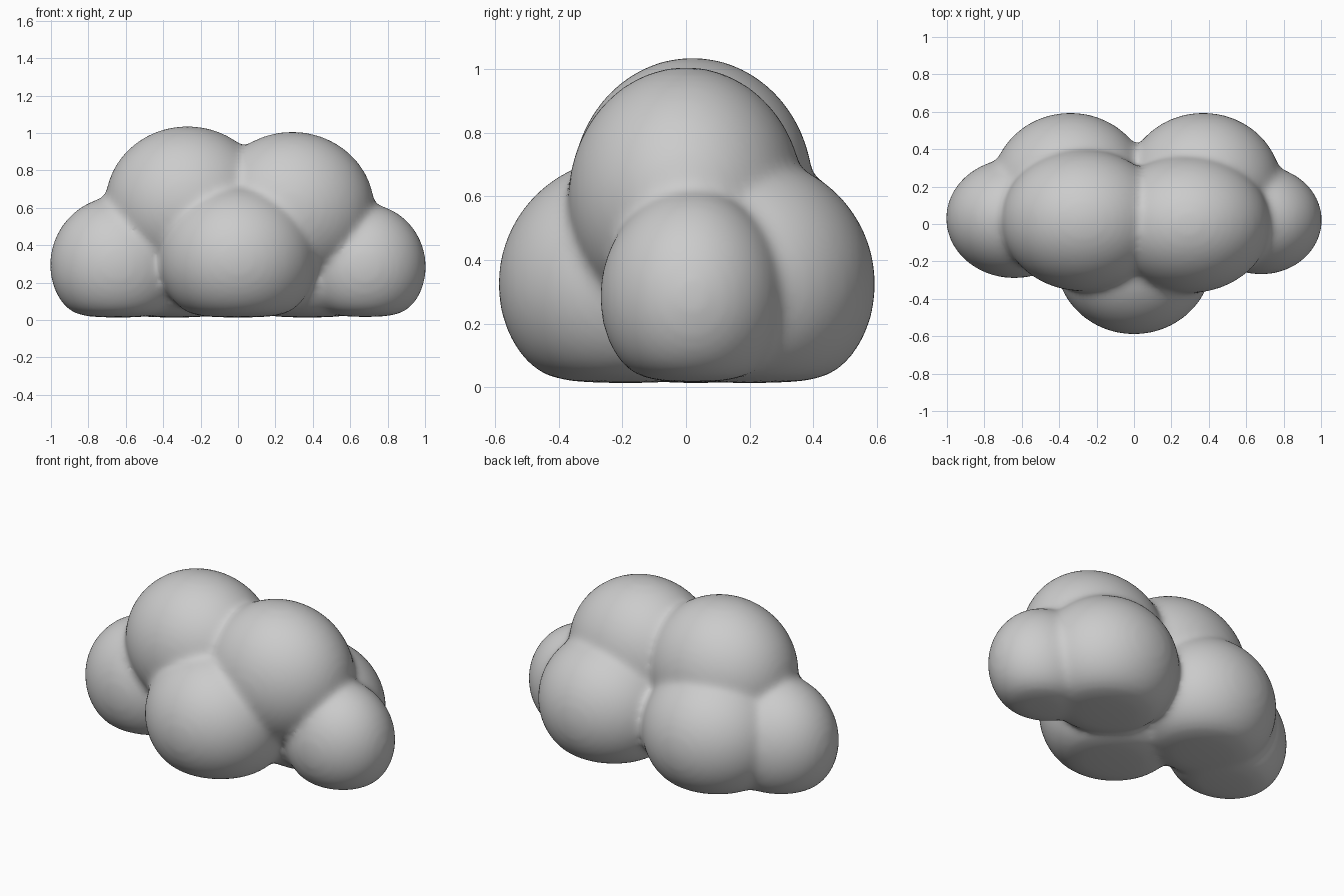
import bpy, bmesh, math
from mathutils import Matrix

if "Cube" in bpy.data.objects:
    bpy.data.objects.remove(bpy.data.objects["Cube"])

# Puffs: centre, radii
PUFFS = [
    ((-0.64, 0.03, 0.29), (0.365, 0.32, 0.37)),   # left end
    ((0.68, 0.02, 0.28), (0.325, 0.29, 0.34)),    # right end
    ((0.00, -0.19, 0.32), (0.42, 0.40, 0.40)),    # front
    ((-0.34, 0.20, 0.32), (0.42, 0.395, 0.40)),   # back left
    ((0.37, 0.20, 0.32), (0.42, 0.395, 0.40)),    # back right
    ((-0.27, 0.02, 0.62), (0.44, 0.38, 0.415)),   # top left
    ((0.29, 0.00, 0.59), (0.44, 0.37, 0.415)),    # top right
]

bm = bmesh.new()
for centre, radii in PUFFS:
    bmesh.ops.create_icosphere(
        bm, subdivisions=5, radius=1.0,
        matrix=Matrix.Translation(centre) @ Matrix.Diagonal((*radii, 1.0)))

# Soft flattening of the underside onto the ground
for v in bm.verts:
    v.co.z = 0.5 * (v.co.z + math.sqrt(v.co.z ** 2 + 0.07 ** 2))

mesh = bpy.data.meshes.new("cloud")
bm.to_mesh(mesh)
bm.free()
cloud = bpy.data.objects.new("cloud", mesh)
bpy.context.collection.objects.link(cloud)

# Fuse the puffs into one skin and soften the creases
remesh = cloud.modifiers.new("fuse", 'REMESH')
remesh.mode = 'VOXEL'
remesh.voxel_size = 0.02
remesh.use_smooth_shade = True
soften = cloud.modifiers.new("soften", 'SMOOTH')
soften.factor = 0.5
soften.iterations = 14
